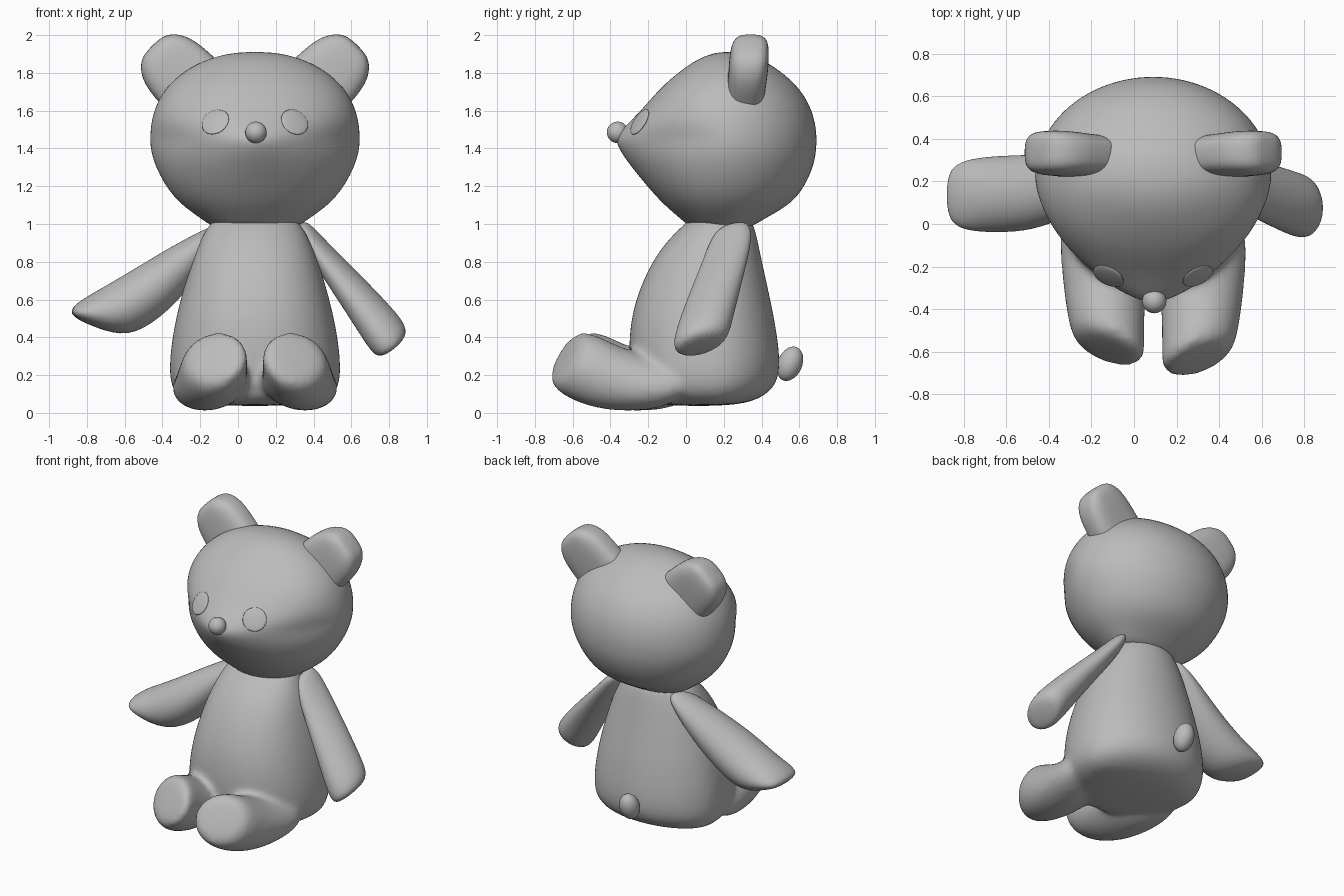
import bpy, bmesh, math
from mathutils import Vector, Matrix

cube = bpy.data.objects.get("Cube")
if cube:
    bpy.data.objects.remove(cube)

MID = 0.09  # x of the body's middle plane
SEGS = 24

grey = bpy.data.materials.new("plain_grey")
grey.use_nodes = True
grey.diffuse_color = (0.5, 0.5, 0.5, 1)
grey.node_tree.nodes["Principled BSDF"].inputs["Base Color"].default_value = (0.5, 0.5, 0.5, 1)


def finish(name, bm, subdiv=0):
    bmesh.ops.recalc_face_normals(bm, faces=bm.faces)
    for f in bm.faces:
        f.smooth = True
    mesh = bpy.data.meshes.new(name)
    bm.to_mesh(mesh)
    bm.free()
    mesh.materials.append(grey)
    ob = bpy.data.objects.new(name, mesh)
    bpy.context.collection.objects.link(ob)
    if subdiv:
        mod = ob.modifiers.new("subdivision", 'SUBSURF')
        mod.levels = mod.render_levels = subdiv
    return ob


def loft(bm, a_axis, b_axis, rings):
    """Skin rings of (centre, half a, half +b, half -b, power of +b side, power of -b side)."""
    a_axis, b_axis = Vector(a_axis).normalized(), Vector(b_axis).normalized()
    loops = []
    for centre, a, b_pos, b_neg, pow_pos, pow_neg in rings:
        loop = []
        for i in range(SEGS):
            t = math.tau * i / SEGS
            c, s = math.cos(t), math.sin(t)
            p = 2 / (pow_neg if s < 0 else pow_pos)
            u = a * math.copysign(abs(c) ** p, c)
            v = (b_pos if s > 0 else b_neg) * math.copysign(abs(s) ** p, s)
            loop.append(bm.verts.new(Vector(centre) + a_axis * u + b_axis * v))
        loops.append(loop)
    for lo, hi in zip(loops, loops[1:]):
        for i in range(SEGS):
            j = (i + 1) % SEGS
            bm.faces.new((lo[i], lo[j], hi[j], hi[i]))
    bm.faces.new(loops[0][::-1])
    bm.faces.new(loops[-1])


def even(rings, power=2):
    return [((x, y, z), a, b, b, power, power) for x, y, z, a, b in rings]


def upright(rows, mid_y):
    """Horizontal rings from rows of z, half width, front y, back y, front power."""
    return [((MID, mid_y, z), w, back - mid_y, mid_y - front, 2, n)
            for z, w, front, back, n in rows]


def ball(name, centre, radii, rotation=Matrix()):
    bm = bmesh.new()
    bmesh.ops.create_uvsphere(bm, u_segments=24, v_segments=16, radius=1)
    bm.transform(Matrix.Translation(centre) @ rotation @ Matrix.Diagonal((*radii, 1)))
    return finish(name, bm)


# Head: round, with a pointed muzzle
bm = bmesh.new()
loft(bm, (1, 0, 0), (0, 1, 0), upright([
    (0.97, 0.21, 0.03, 0.33, 2), (1.02, 0.275, -0.02, 0.40, 2),
    (1.10, 0.395, -0.12, 0.555, 2), (1.20, 0.48, -0.21, 0.635, 1.9),
    (1.32, 0.54, -0.31, 0.685, 1.7), (1.40, 0.56, -0.365, 0.695, 1.55),
    (1.46, 0.562, -0.385, 0.697, 1.5), (1.53, 0.557, -0.315, 0.69, 1.8),
    (1.62, 0.535, -0.225, 0.665, 2.05), (1.72, 0.48, -0.14, 0.605, 2.1),
    (1.81, 0.38, -0.035, 0.505, 2), (1.88, 0.245, 0.07, 0.39, 2),
    (1.912, 0.09, 0.17, 0.28, 2)], 0.22))
head = finish("head", bm, 2)

# Torso and legs blended into one soft shape
bm = bmesh.new()
loft(bm, (1, 0, 0), (0, 1, 0), upright([
    (0.035, 0.31, -0.20, 0.26, 2), (0.08, 0.42, -0.27, 0.42, 2.2),
    (0.18, 0.465, -0.30, 0.51, 2.3), (0.40, 0.445, -0.31, 0.49, 2.3),
    (0.60, 0.40, -0.275, 0.45, 2.3), (0.80, 0.34, -0.185, 0.405, 2.3),
    (0.92, 0.29, -0.095, 0.38, 2.2), (1.00, 0.245, -0.01, 0.36, 2),
    (1.06, 0.18, 0.06, 0.32, 2)], 0.15))
for side, shift in ((1, 0), (-1, 0.05)):
    loft(bm, (1, 0.3 * side, -0.12 * side), (0, 0.5, 0.87), even(
        [(MID + side * x, y + shift, z, a, b) for x, y, z, a, b in (
            (0.23, 0.02, 0.16, 0.22, 0.15), (0.235, -0.25, 0.15, 0.215, 0.168),
            (0.23, -0.42, 0.185, 0.20, 0.18), (0.22, -0.55, 0.245, 0.19, 0.185),
            (0.21, -0.62, 0.285, 0.178, 0.168), (0.205, -0.645, 0.30, 0.135, 0.125))]))
body = finish("body_and_legs", bm, 2)
remesh = body.modifiers.new("blend", 'REMESH')
remesh.mode = 'VOXEL'
remesh.voxel_size = 0.02
remesh.use_smooth_shade = True
soften = body.modifiers.new("soften", 'SMOOTH')
soften.factor = 0.5
soften.iterations = 6

# Arms, each in its own pose
bm = bmesh.new()
loft(bm, (0, 0.97, 0.22), (0.8, 0, 0.6), even([
    (0.33, 0.25, 1.00, 0.07, 0.03), (0.37, 0.24, 0.94, 0.115, 0.05),
    (0.46, 0.21, 0.82, 0.13, 0.065), (0.61, 0.15, 0.64, 0.145, 0.09),
    (0.735, 0.10, 0.48, 0.155, 0.11), (0.80, 0.08, 0.39, 0.155, 0.115),
    (0.822, 0.07, 0.345, 0.115, 0.085)]))
finish("left_arm", bm, 2)

bm = bmesh.new()
loft(bm, (0, 1, 0), (-0.45, 0, 0.89), even([
    (-0.08, 0.25, 0.98, 0.06, 0.03), (-0.15, 0.235, 0.92, 0.11, 0.06),
    (-0.30, 0.19, 0.775, 0.15, 0.12), (-0.48, 0.145, 0.63, 0.18, 0.15),
    (-0.65, 0.14, 0.53, 0.182, 0.15), (-0.79, 0.135, 0.525, 0.17, 0.085),
    (-0.88, 0.135, 0.525, 0.12, 0.025)]))
finish("right_arm", bm, 2)

# Ears: thick rounded pads
for side, name in ((1, "left_ear"), (-1, "right_ear")):
    bm = bmesh.new()
    loft(bm, (0.7 * side, -0.03, -0.7), (0, 1, 0), even(
        [(MID + side * x, y, z, a, b) for x, y, z, a, b in (
            (0.26, 0.315, 1.66, 0.195, 0.10), (0.34, 0.32, 1.74, 0.19, 0.102),
            (0.42, 0.33, 1.82, 0.185, 0.105), (0.48, 0.335, 1.88, 0.165, 0.105),
            (0.525, 0.34, 1.925, 0.12, 0.095), (0.545, 0.34, 1.945, 0.06, 0.06))], 3))
    finish(name, bm, 2)

# Eyes lie flush on the head
bpy.context.view_layer.update()
skin = head.evaluated_get(bpy.context.evaluated_depsgraph_get())
for side, name in ((1, "left_eye"), (-1, "right_eye")):
    hit, spot, normal, _ = skin.ray_cast(Vector((MID + side * 0.21, -2, 1.54)), Vector((0, 1, 0)))
    ball(name, spot, (0.077, 0.077, 0.012), normal.to_track_quat('Z', 'Y').to_matrix().to_4x4())

# Nose and tail
ball("nose", (0.095, -0.362, 1.485), (0.057, 0.057, 0.057))
ball("tail", (0.05, 0.55, 0.26), (0.065, 0.065, 0.095), Matrix.Rotation(-0.4, 4, 'X'))
